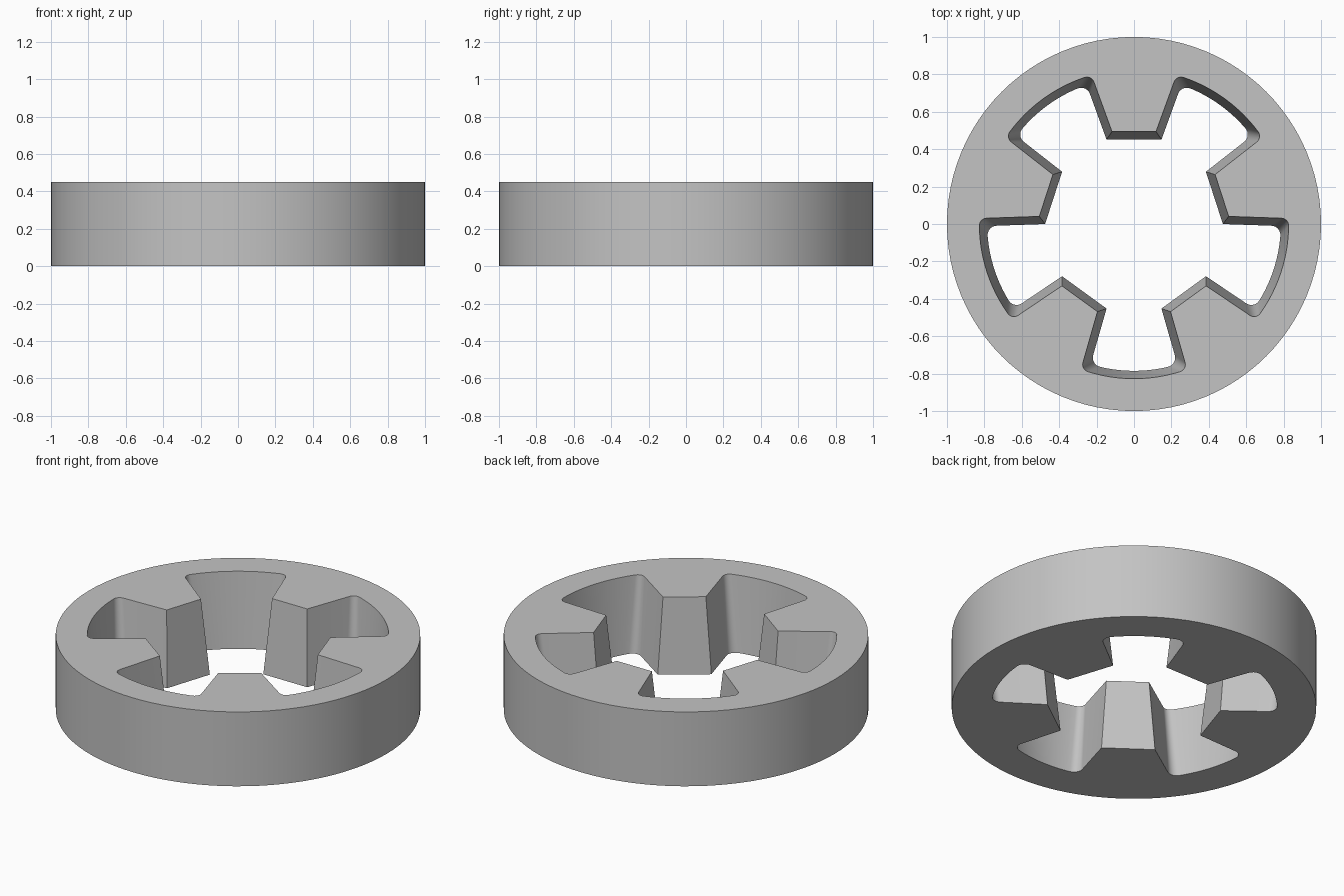
import bpy
import bmesh
from math import sin, cos, tan, radians, pi, tau, atan2
from mathutils import Vector

cube = bpy.data.objects.get("Cube")
if cube:
    bpy.data.objects.remove(cube, do_unlink=True)

HEIGHT = 0.45
LOBES = 5
DRAFT = 0.042          # how far the opening widens from base to top
TILT = radians(20)     # slope of each tooth flank from the tooth axis
HALF = pi / LOBES


def polar(angle, radius=1.0):
    return Vector((cos(angle), sin(angle)))* radius


def half_lobe(offset, fillet):
    """One half of a lobe outline around +x, from tooth corner to mid-arc."""
    tip = 0.452 + offset
    half_width = 0.147 + offset * (tan(TILT) - 1 / cos(TILT))
    corner_angle = HALF - atan2(half_width, tip)
    corner = polar(corner_angle, (tip ** 2 + half_width ** 2) ** 0.5)
    rim = 0.785 + offset
    flank = HALF - TILT
    along = polar(flank)
    start = corner + polar(flank - pi / 2, fillet)
    dot = start.dot(along)
    reach = -dot + (dot * dot - start.length_squared + (rim - fillet) ** 2) ** 0.5
    centre = start + along * reach
    first, last = flank + pi / 2, atan2(centre.y, centre.x)
    points = [corner]
    points += [centre + polar(first + (last - first) * i / 8, fillet) for i in range(9)]
    points += [polar(last * (1 - i / 8), rim) for i in range(1, 9)]
    return points


def opening(offset, fillet):
    """Whole outline of the opening, counter-clockwise."""
    half = half_lobe(offset, fillet)
    lobe = [Vector((p.x, -p.y)) for p in half] + half[-2::-1]
    outline = []
    for k in range(LOBES):
        a = -pi / 2 + k * tau / LOBES
        for p in lobe:
            outline.append(Vector((p.x * cos(a) - p.y * sin(a),
                                   p.x * sin(a) + p.y * cos(a))))
    return outline


def add_loop(bm, outline, z):
    verts = [bm.verts.new((p.x, p.y, z)) for p in outline]
    edges = [bm.edges.new((v, verts[(i + 1) % len(verts)])) for i, v in enumerate(verts)]
    return verts, edges


def add_wall(bm, low, high):
    for i in range(len(low)):
        j = (i + 1) % len(low)
        bm.faces.new((low[i], low[j], high[j], high[i]))


# Ring body: round outer wall, tapered toothed opening, flat caps
bm = bmesh.new()
circle = [polar(tau * i / 96) for i in range(96)]
outer_low, outer_low_edges = add_loop(bm, circle, 0)
outer_high, outer_high_edges = add_loop(bm, circle, HEIGHT)
inner_low, inner_low_edges = add_loop(bm, opening(0, 0.05), 0)
inner_high, inner_high_edges = add_loop(bm, opening(DRAFT, 0.04), HEIGHT)
for edges in (outer_low_edges + inner_low_edges, outer_high_edges + inner_high_edges):
    bmesh.ops.triangle_fill(bm, edges=edges, use_beauty=True)
add_wall(bm, outer_low, outer_high)
add_wall(bm, inner_low, inner_high)
bmesh.ops.recalc_face_normals(bm, faces=bm.faces[:])

mesh = bpy.data.meshes.new("toothed_ring")
bm.to_mesh(mesh)
bm.free()
ring = bpy.data.objects.new("toothed_ring", mesh)
bpy.context.collection.objects.link(ring)

# Plain grey material
grey = bpy.data.materials.new("plain_grey")
grey.use_nodes = True
colour = (0.55, 0.55, 0.55, 1)
grey.diffuse_color = colour
grey.node_tree.nodes["Principled BSDF"].inputs["Base Color"].default_value = colour
mesh.materials.append(grey)

# Smooth curved walls, crisp edges
bpy.ops.object.select_all(action="DESELECT")
ring.select_set(True)
bpy.context.view_layer.objects.active = ring
bpy.ops.object.shade_smooth_by_angle(angle=radians(30))
